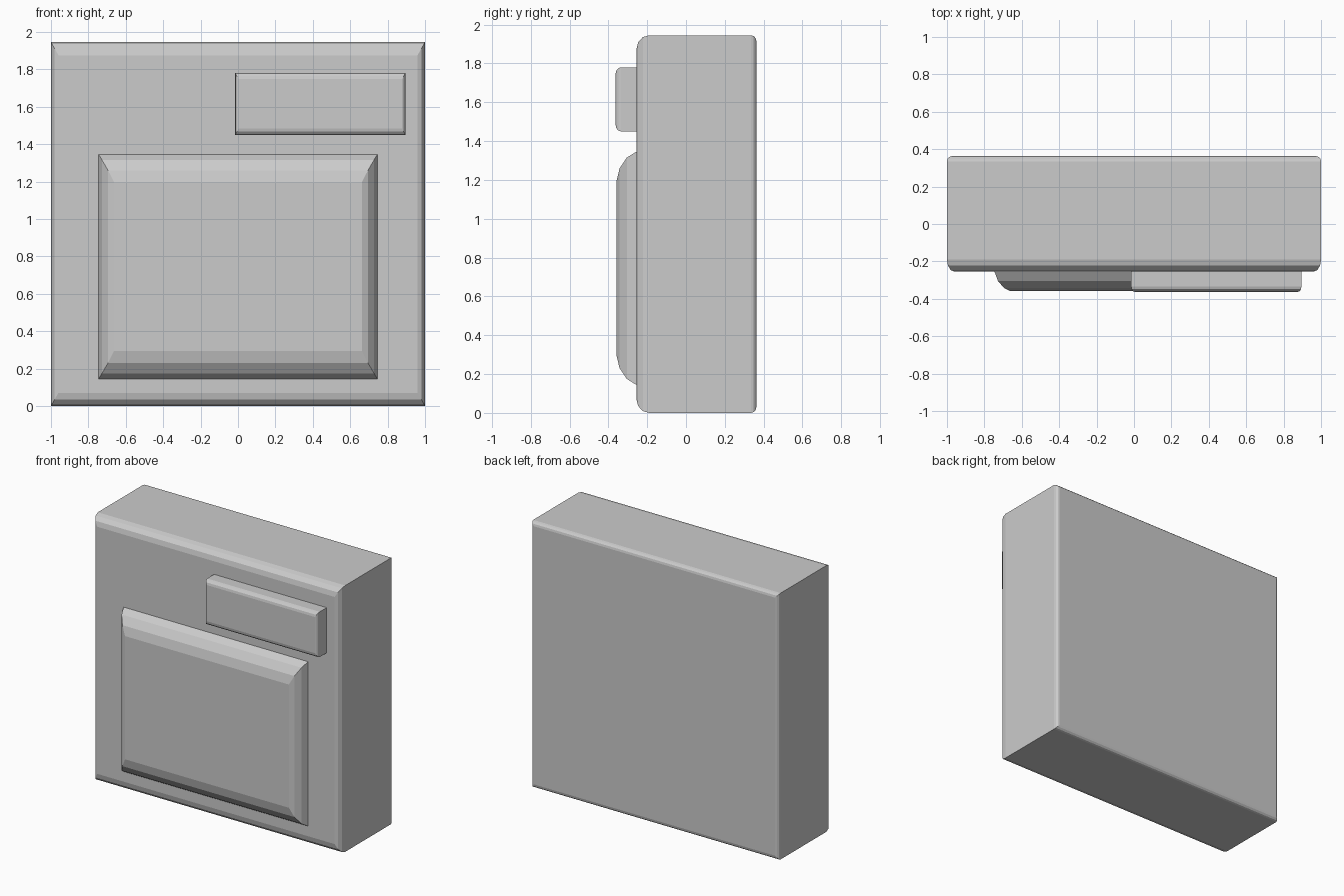
import bpy, bmesh, math

if "Cube" in bpy.data.objects:
    bpy.data.objects.remove(bpy.data.objects["Cube"])


def loft_box(name, x0, x1, z0, z1, rings):
    """Skin mitred rectangles; each ring is (y, x inset, z inset), back to front."""
    bm = bmesh.new()
    loops = []
    for y, ix, iz in rings:
        corners = [(x0 + ix, z0 + iz), (x1 - ix, z0 + iz),
                   (x1 - ix, z1 - iz), (x0 + ix, z1 - iz)]
        loops.append([bm.verts.new((x, y, z)) for x, z in corners])
    for a, b in zip(loops, loops[1:]):
        for i in range(4):
            j = (i + 1) % 4
            bm.faces.new((a[i], a[j], b[j], b[i]))
    bm.faces.new(loops[0])
    bm.faces.new(loops[-1])
    bmesh.ops.recalc_face_normals(bm, faces=bm.faces)
    mesh = bpy.data.meshes.new(name)
    bm.to_mesh(mesh)
    bm.free()
    obj = bpy.data.objects.new(name, mesh)
    bpy.context.collection.objects.link(obj)
    return obj


def rounded(y_side, y_face, bx, bz, steps=3):
    """Rounded edge from the side wall to the face."""
    out = []
    for k in range(steps + 1):
        t = math.pi / 2 * k / steps
        out.append((y_side + (y_face - y_side) * math.sin(t),
                    bx * (1 - math.cos(t)), bz * (1 - math.cos(t))))
    return out


# Main slab: tight back edge, softer front edge
loft_box("body", -1, 1, 0, 1.945,
         rounded(0.335, 0.3625, 0.025, 0.03)[::-1]
         + rounded(-0.19, -0.255, 0.04, 0.07))

# Large pillowed panel
loft_box("large_panel", -0.745, 0.745, 0.145, 1.345,
         [(-0.25, 0, 0), (-0.257, 0, 0), (-0.305, 0.018, 0.03),
          (-0.342, 0.05, 0.085), (-0.358, 0.083, 0.15)])

# Small raised plate
loft_box("small_plate", -0.015, 0.895, 1.45, 1.78,
         [(-0.25, 0, 0)] + rounded(-0.335, -0.3625, 0.018, 0.033))
